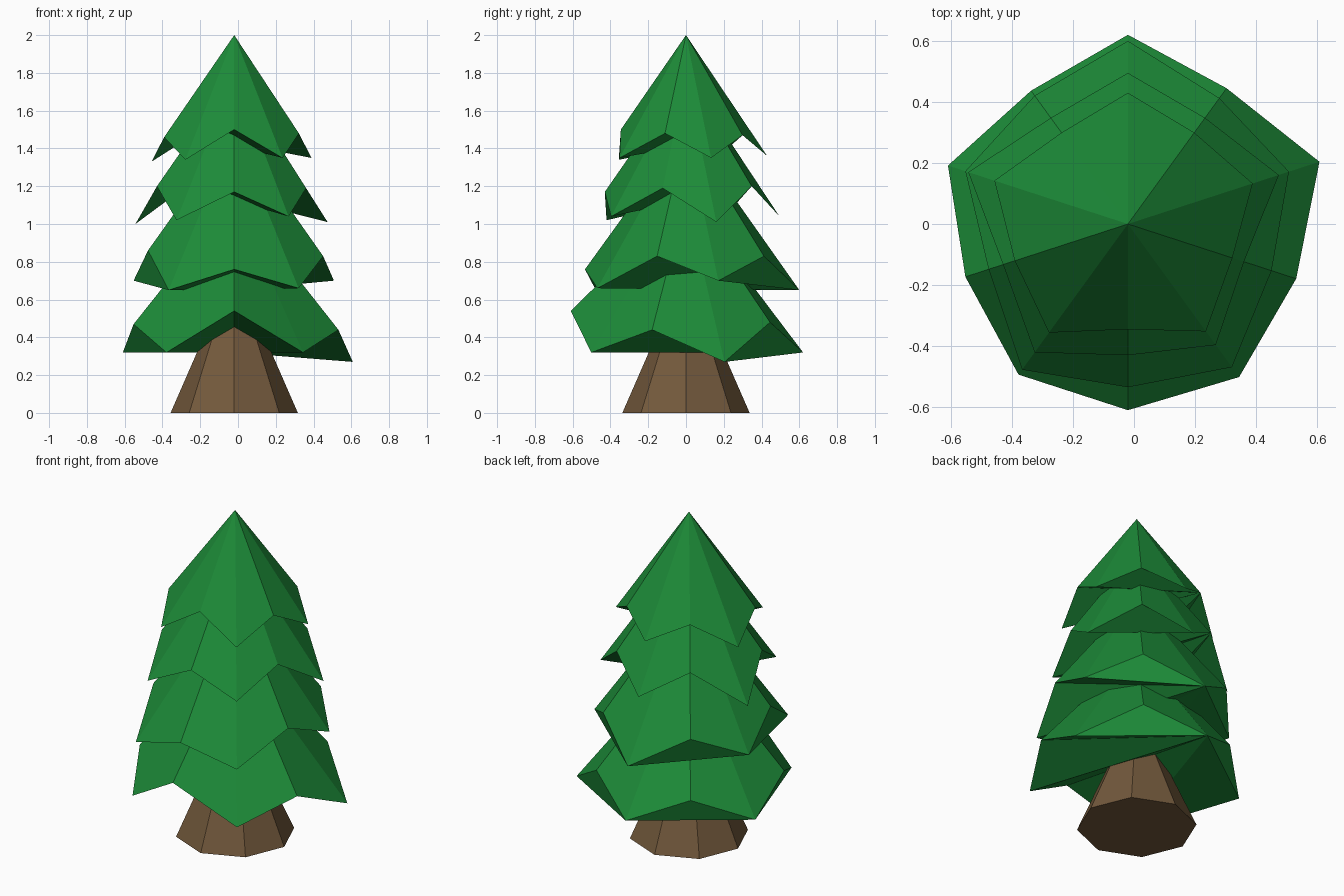
import bpy, bmesh
from math import cos, sin, radians

if "Cube" in bpy.data.objects:
    bpy.data.objects.remove(bpy.data.objects["Cube"])

CX = -0.02  # trunk axis


def material(name, color):
    m = bpy.data.materials.new(name)
    m.diffuse_color = (*color, 1)
    m.use_nodes = True
    m.node_tree.nodes["Principled BSDF"].inputs["Base Color"].default_value = m.diffuse_color
    return m


GREEN = material("needles", (0.012, 0.26, 0.04))
BROWN = material("bark", (0.17, 0.1, 0.045))


def add_object(name, bm, mat):
    bmesh.ops.recalc_face_normals(bm, faces=bm.faces)
    me = bpy.data.meshes.new(name)
    bm.to_mesh(me)
    bm.free()
    me.materials.append(mat)
    bpy.context.collection.objects.link(bpy.data.objects.new(name, me))


def branch_tier(name, apex_z, rim, underside):
    """Ten-sided cone; rim alternates low tips and high notches as (radius, z)."""
    bm = bmesh.new()
    ring = []
    for i, (r, z) in enumerate(rim):
        a = radians(18 + 36 * i)
        ring.append(bm.verts.new((CX + r * cos(a), r * sin(a), z)))
    apex = bm.verts.new((CX, 0, apex_z))
    for i in range(10):
        bm.faces.new((apex, ring[i], ring[(i + 1) % 10]))
    for tri in underside:
        bm.faces.new([ring[k] for k in reversed(tri)])
    add_object(name, bm, GREEN)


# Folded undersides: lower tiers close across the tips, upper tiers fan from a notch
low_under = [(2, 3, 4), (4, 5, 6), (2, 4, 6), (2, 6, 7),
             (2, 7, 8), (2, 8, 9), (2, 9, 0), (2, 0, 1)]
high_under = [(3, (3 + k) % 10, (4 + k) % 10) for k in range(1, 9)]

# Branch tiers, bottom to top
branch_tier("bottom_branches", 1.14,
            [(.66, .27), (.55, .48), (.62, .32), (.54, .46), (.62, .32),
             (.56, .47), (.61, .32), (.61, .54), (.62, .32), (.58, .44)], low_under)
branch_tier("lower_branches", 1.5,
            [(.555, .70), (.51, .83), (.60, .65), (.52, .83), (.56, .70),
             (.48, .86), (.59, .65), (.535, .76), (.58, .66), (.495, .83)], low_under)
branch_tier("upper_branches", 1.79,
            [(.52, 1.01), (.43, 1.2), (.495, 1.04), (.43, 1.2), (.55, 1.0),
             (.43, 1.2), (.52, 1.02), (.43, 1.17), (.49, 1.04), (.40, 1.19)], high_under)
branch_tier("top_branches", 2.0,
            [(.43, 1.35), (.37, 1.47), (.43, 1.36), (.37, 1.47), (.46, 1.33),
             (.39, 1.46), (.44, 1.34), (.345, 1.50), (.435, 1.35), (.36, 1.48)], high_under)

# Tapered octagonal trunk
bm = bmesh.new()
rings = []
for r, z in ((0.337, 0), (0.075, 0.6)):
    rings.append([bm.verts.new((CX + r * cos(radians(45 * i)), r * sin(radians(45 * i)), z))
                  for i in range(8)])
for i in range(8):
    j = (i + 1) % 8
    bm.faces.new((rings[0][i], rings[0][j], rings[1][j], rings[1][i]))
for ring in rings:
    bm.faces.new(ring)
add_object("trunk", bm, BROWN)
